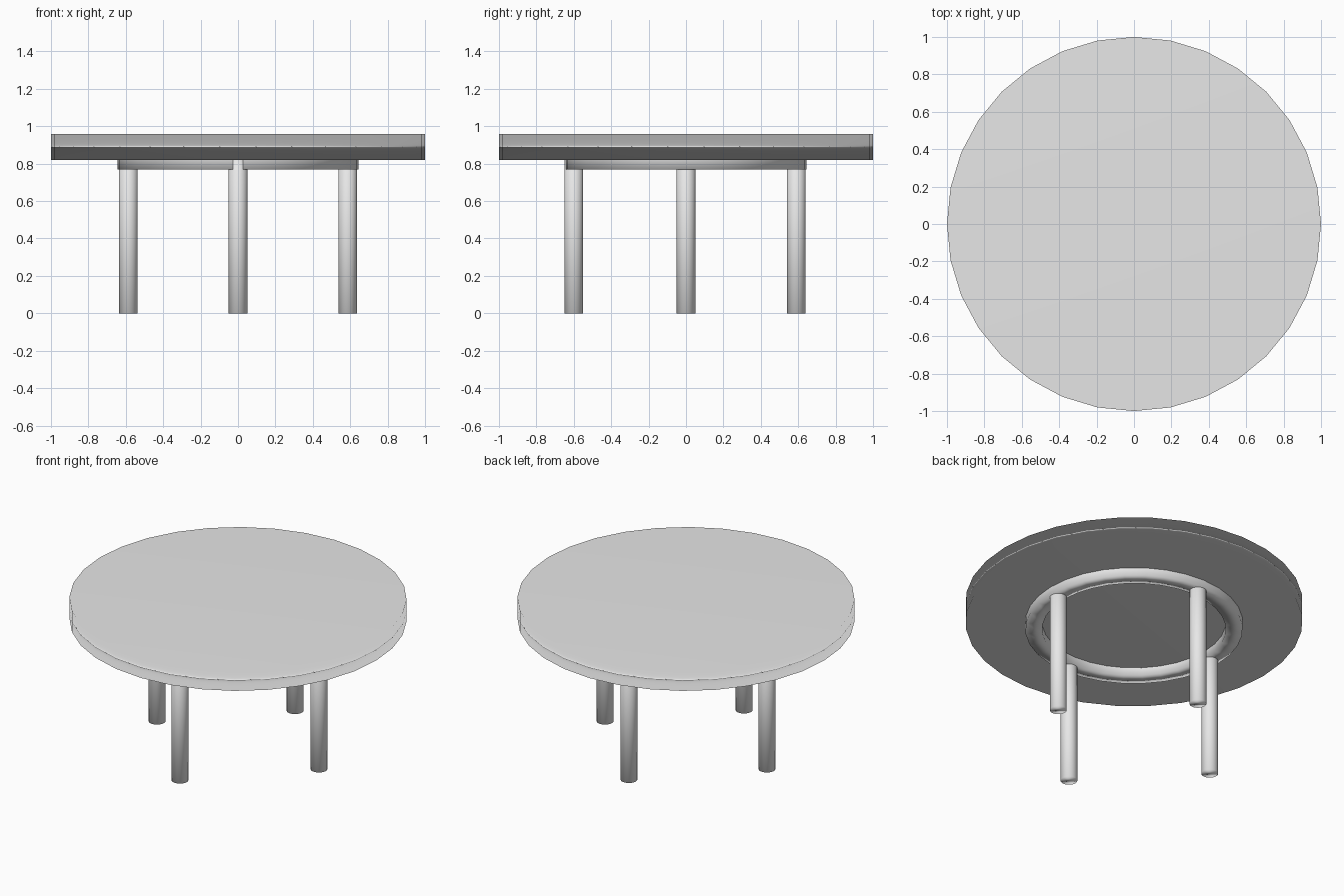
import bpy
import bmesh
from math import cos, sin, pi

cube = bpy.data.objects.get("Cube")
if cube:
    bpy.data.objects.remove(cube, do_unlink=True)

# One grey for the whole table
grey = bpy.data.materials.new("plain grey")
grey.use_nodes = True
colour = (0.8, 0.8, 0.8, 1)
grey.diffuse_color = colour
grey.node_tree.nodes["Principled BSDF"].inputs["Base Color"].default_value = colour


def finish(name, bm):
    """Turn a bmesh into a smooth object with area-weighted normals."""
    bmesh.ops.recalc_face_normals(bm, faces=bm.faces)
    for face in bm.faces:
        face.smooth = True
    mesh = bpy.data.meshes.new(name)
    bm.to_mesh(mesh)
    bm.free()
    mesh.materials.append(grey)
    obj = bpy.data.objects.new(name, mesh)
    bpy.context.collection.objects.link(obj)
    weighted = obj.modifiers.new("Area normals", "WEIGHTED_NORMAL")
    weighted.mode = "FACE_AREA"
    return obj


def cylinder(name, radius, bottom, top, sides, x=0, y=0):
    bm = bmesh.new()
    bmesh.ops.create_cone(bm, cap_ends=True, segments=sides, radius1=radius,
                          radius2=radius, depth=top - bottom)
    bmesh.ops.translate(bm, verts=bm.verts, vec=(0, 0, (top + bottom) / 2))
    obj = finish(name, bm)
    obj.location = (x, y, 0)
    return obj


def ring(name, inner, outer, bottom, top, sides):
    bm = bmesh.new()
    profile = [(outer, bottom), (outer, top), (inner, top), (inner, bottom)]
    loops = []
    for i in range(sides):
        a = 2 * pi * i / sides
        loops.append([bm.verts.new((r * cos(a), r * sin(a), z)) for r, z in profile])
    for i, loop in enumerate(loops):
        following = loops((i + 1) % sides) if callable(loops) else loops[(i + 1) % sides]
        for j in range(4):
            k = (j + 1) % 4
            bm.faces.new((loop[j], following[j], following[k], loop[k]))
    return finish(name, bm)


# Round top and the support ring let into its underside
cylinder("table_top", 1.0, 0.82, 0.96, 32)
ring("support_ring", 0.545, 0.645, 0.77, 0.9, 32)

# Four round legs, one per side
legs = {"front_leg": (0, -0.6), "back_leg": (0, 0.59),
        "left_leg": (0.586, 0), "right_leg": (-0.586, 0)}
for leg_name, (leg_x, leg_y) in legs.items():
    cylinder(leg_name, 0.05, 0, 0.83, 32, leg_x, leg_y)
